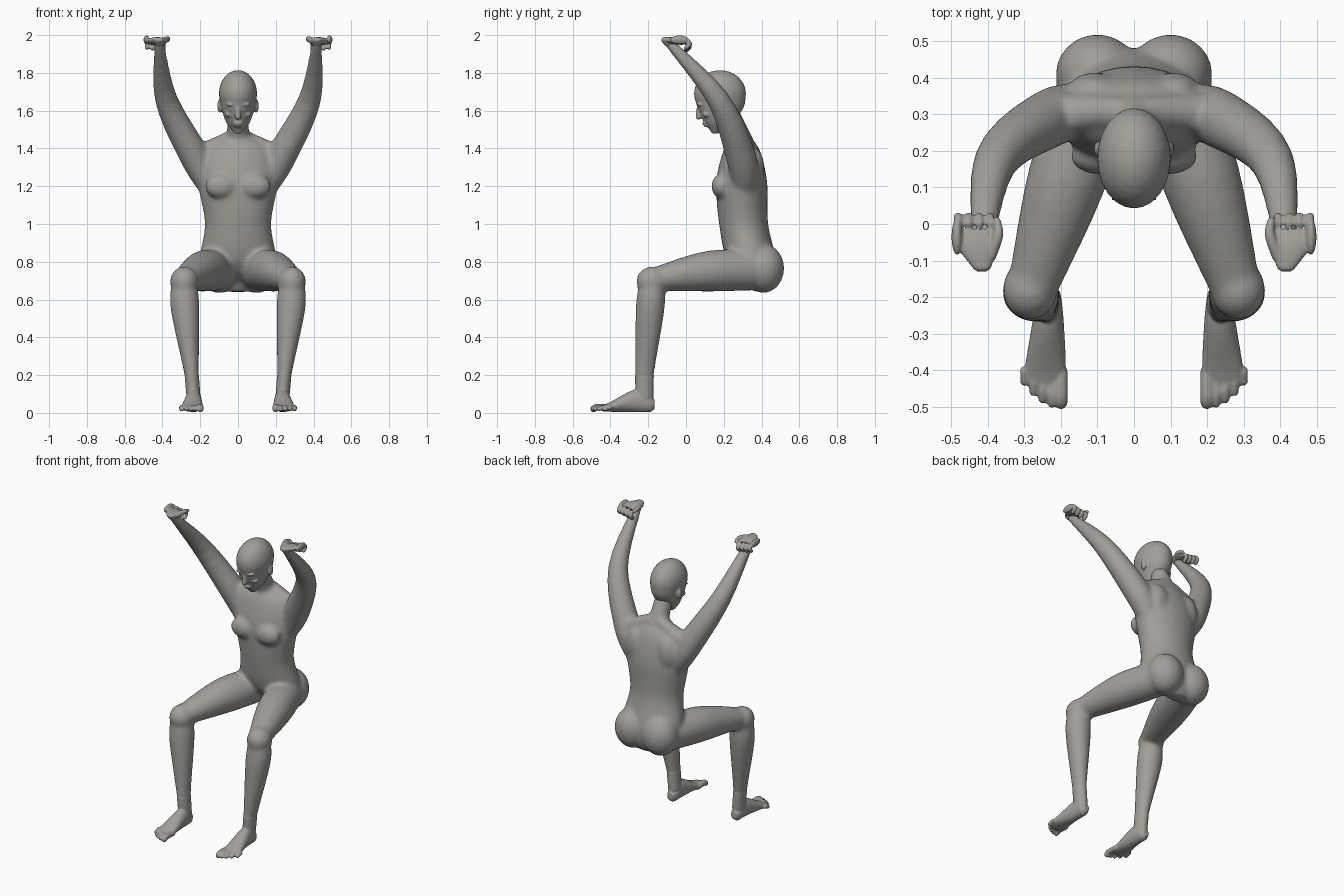
import bpy
import bmesh
import math
from mathutils import Vector, Matrix

default_cube = bpy.data.objects.get("Cube")
if default_cube:
    bpy.data.objects.remove(default_cube)

clay_colour = (.36, .345, .32, 1)
clay = bpy.data.materials.new("warm grey clay")
clay.use_nodes = True
clay.diffuse_color = clay_colour
clay.node_tree.nodes["Principled BSDF"].inputs["Base Color"].default_value = clay_colour

SIDE = Vector((1, 0, 0))
UP = Vector((0, 0, 1))
FORWARD = Vector((0, -1, 0))
SEGMENTS = 28
STEPS = 5


def blend_sections(sections):
    """Pass a smooth curve through the sections, radii included."""
    keys = [Vector((*section, section[-1])[:5]) for section in sections]
    keys = [keys[0], *keys, keys[-1]]
    result = []
    for before, start, end, after in zip(keys, keys[1:], keys[2:], keys[3:]):
        start_slope = (end - before) / 2
        end_slope = (after - start) / 2
        for step in range(STEPS):
            t = step / STEPS
            ease = t * t * (3 - 2 * t)
            result.append(start.lerp(end, ease)
                          + start_slope * t * (1 - t) ** 2
                          - end_slope * t * t * (1 - t))
    return result + [keys[-1]]


def add_ring(mesh, centre, along, wide, deep):
    """Elliptical cross-section perpendicular to the direction of travel."""
    across = (SIDE - along * SIDE.dot(along)).normalized()
    other = along.cross(across)
    ring = []
    for i in range(SEGMENTS):
        angle = math.tau * i / SEGMENTS
        offset = across * wide * math.cos(angle) + other * deep * math.sin(angle)
        ring.append(mesh.verts.new(centre + offset))
    return ring


def tube(mesh, sections, mirror=1, axis=None):
    """Loft through (x, y, z, half width, optional half depth) sections."""
    curve = blend_sections(sections)
    centres = [Vector((key[0] * mirror, key[1], key[2])) for key in curve]
    last = len(centres) - 1
    rings = []
    for i, key in enumerate(curve):
        travel = centres[min(i + 1, last)] - centres[max(i - 1, 0)]
        along = axis or travel.normalized()
        wide, deep = key[3], key[4]
        reach = along * min(wide, deep) * .7
        if i == 0:
            rings.append(add_ring(mesh, centres[i] - reach, along, wide * .6, deep * .6))
        rings.append(add_ring(mesh, centres[i], along, wide, deep))
        if i == last:
            rings.append(add_ring(mesh, centres[i] + reach, along, wide * .6, deep * .6))
    for lower, upper in zip(rings, rings[1:]):
        for i in range(SEGMENTS):
            j = (i + 1) % SEGMENTS
            mesh.faces.new((lower[i], lower[j], upper[j], upper[i]))
    mesh.faces.new(rings[0][::-1])
    mesh.faces.new(rings[-1])


def ball(mesh, centre, radii, mirror=1):
    """Ellipsoid placed on either side of the body."""
    place = Matrix.Translation((centre[0] * mirror, centre[1], centre[2]))
    bmesh.ops.create_uvsphere(mesh, u_segments=24, v_segments=16, radius=1,
                              matrix=place @ Matrix.Diagonal((*radii, 1)))


def fuse(name, mesh, voxel, relax):
    """Blend overlapping volumes into one smooth skin."""
    bmesh.ops.recalc_face_normals(mesh, faces=mesh.faces[:])
    data = bpy.data.meshes.new(name)
    mesh.to_mesh(data)
    mesh.free()
    data.materials.append(clay)
    part = bpy.data.objects.new(name, data)
    bpy.context.scene.collection.objects.link(part)
    skin = part.modifiers.new("skin", "REMESH")
    skin.mode = "VOXEL"
    skin.voxel_size = voxel
    skin.use_smooth_shade = True
    soften = part.modifiers.new("soften", "SMOOTH")
    soften.factor = .5
    soften.iterations = relax


# Torso and neck
body = bmesh.new()
pelvis = (0, .4, .69, .1, .07)
hips = (0, .35, .8, .2, .13)
waist = (0, .305, 1, .175, .13)
chest = (0, .295, 1.22, .21, .135)
collar = (0, .295, 1.38, .18, .1)
neck_base = (0, .29, 1.45, .09, .06)
tube(body, [pelvis, hips, waist, chest, collar, neck_base], axis=UP)
tube(body, [(0, .31, 1.36, .08), (0, .28, 1.47, .06), (0, .21, 1.62, .055)])

for side in (1, -1):
    # Breast, shoulder blade, shoulder slope and buttock
    ball(body, (.09, .185, 1.2), (.085, .05, .065), side)
    ball(body, (.11, .365, 1.29), (.07, .05, .11), side)
    ball(body, (.1, .41, .765), (.115, .11, .13), side)
    tube(body, [(.03, .31, 1.46, .04), (.2, .3, 1.36, .06)], side)

    # Raised arm
    armpit = (.14, .31, 1.2, .07)
    shoulder = (.23, .29, 1.36, .08)
    elbow = (.38, .17, 1.66, .06)
    wrist = (.417, -.09, 1.96, .026)
    tube(body, [armpit, shoulder, elbow, wrist], side)

    # Bent leg
    hip = (.1, .38, .755, .105)
    thigh = (.185, .12, .75, .108)
    knee = (.28, -.18, .705, .068, .06)
    tube(body, [hip, thigh, knee], side)
    ball(body, (.285, -.18, .695), (.075, .083, .08), side)
    under_knee = (.285, -.18, .68, .068)
    calf = (.28, -.19, .55, .076)
    shin = (.245, -.22, .2, .038, .05)
    ankle = (.235, -.22, .08, .037, .048)
    tube(body, [under_knee, calf, shin, ankle], side)
fuse("body", body, .011, 10)

# Head: jaw rising into the skull
head = bmesh.new()
chin = (0, .155, 1.5, .035, .03)
mouth = (0, .172, 1.54, .064, .077)
temple = (0, .183, 1.62, .09, .124)
crown = (0, .18, 1.69, .1, .136)
tube(head, [chin, mouth, temple, crown], axis=UP)
ball(head, crown[:3], (.101, .138, .124))

# Nose and lips
tube(head, [(0, .066, 1.625, .009), (0, .066, 1.565, .016)])
for lip in (0, 1):
    ball(head, (0, .106 - lip * .01, 1.52 + lip * .013), (.026, .012, .007))

for side in (1, -1):
    # Brow, eye, cheek and ear
    ball(head, (.036, .073, 1.632), (.03, .014, .009), side)
    ball(head, (.035, .086, 1.607), (.016, .012, .009), side)
    ball(head, (.045, .11, 1.58), (.026, .022, .016), side)
    ball(head, (.096, .205, 1.625), (.014, .022, .036), side)
fuse("head", head, .006, 4)

for side, label in ((1, "left"), (-1, "right")):
    # Hand bent back with the palm up
    hand = bmesh.new()
    palm_heel = (.417, -.12, 1.975, .026, .014)
    palm = (.43, -.06, 1.97, .056, .018)
    knuckles = (.436, -.01, 1.96, .056, .014)
    tube(hand, [wrist, palm_heel], side)
    tube(hand, [palm_heel, palm, knuckles], side, axis=FORWARD)
    ball(hand, (.485, -.035, 1.975), (.015, .05, .024), side)

    # Fingers curl through a half circle
    for finger in range(4):
        x = .395 + .029 * finger
        z = 1.94 + .005 * finger
        curl = []
        for quarter in range(3):
            angle = quarter * math.pi / 2
            curl.append((x, .02 * math.sin(angle), z + .022 * math.cos(angle), .012))
        tube(hand, curl, side)
    tube(hand, [(.395, -.09, 1.97, .017), (.372, -.03, 1.98, .014),
                (.376, .012, 1.97, .01)], side)
    fuse(label + " hand", hand, .005, 3)

    # Foot
    foot = bmesh.new()
    heel = (.235, -.19, .045, .034, .042)
    instep = (.235, -.26, .065, .042, .062)
    sole_ball = (.243, -.4, .032, .057, .026)
    toe_line = (.245, -.44, .024, .052, .016)
    tube(foot, [heel, instep, sole_ball, toe_line], side, axis=FORWARD)
    tube(foot, [shin, ankle], side)

    # Toes step back from the big toe outward
    for toe in range(5):
        x = .2 + .025 * toe
        tip = -.51 + .004 * toe ** 2
        size = .012 if toe else .018
        tube(foot, [(x, -.4, .027, size), (x, tip + .04, .03, size),
                    (x, tip + size, .019, size)], side)
    fuse(label + " foot", foot, .005, 3)
